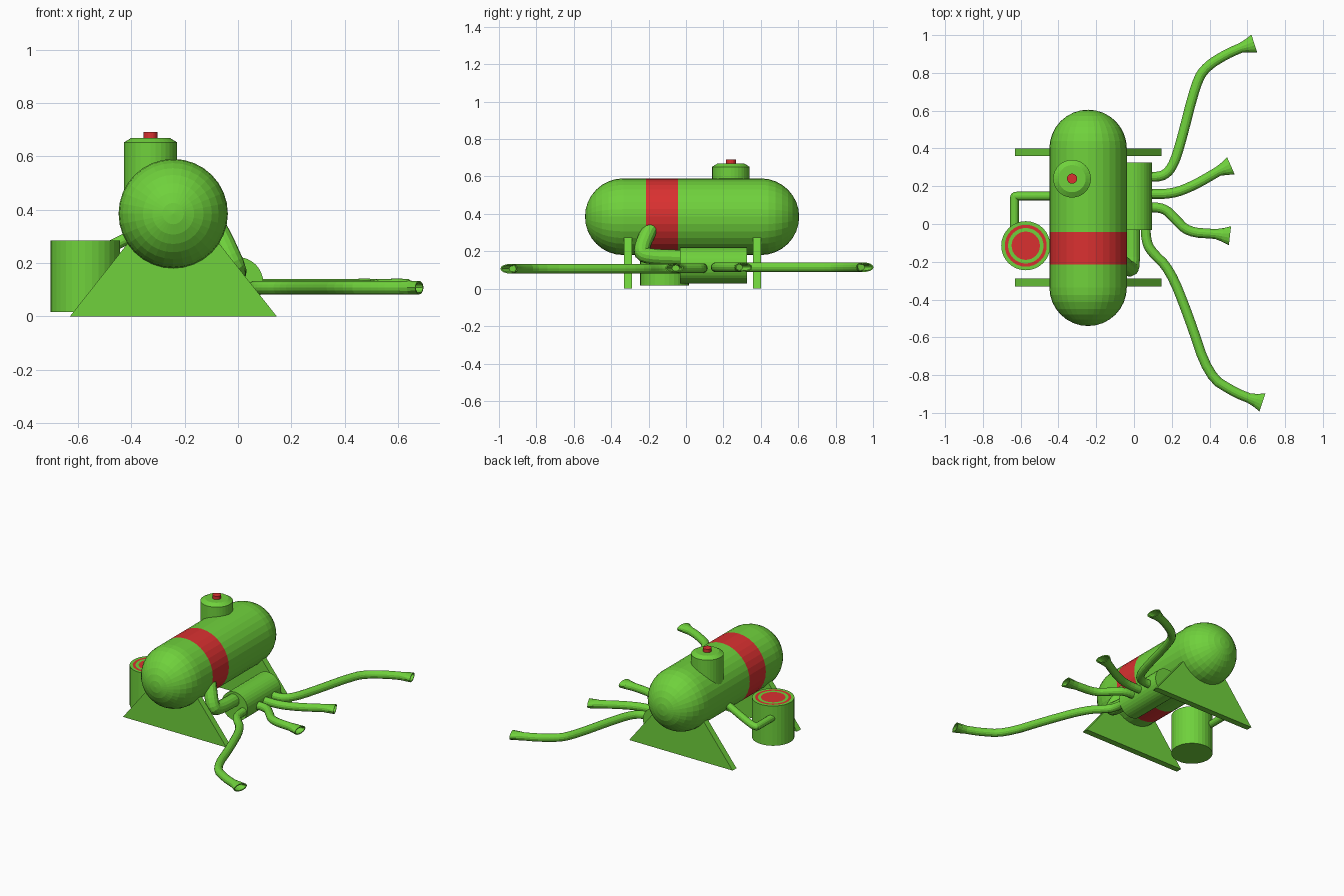
import bpy, bmesh, math
from mathutils import Vector, Matrix

if "Cube" in bpy.data.objects:
    bpy.data.objects.remove(bpy.data.objects["Cube"])


def material(name, color):
    m = bpy.data.materials.new(name)
    m.diffuse_color = color
    m.use_nodes = True
    m.node_tree.nodes["Principled BSDF"].inputs["Base Color"].default_value = m.diffuse_color
    return m


GREEN = material("green_paint", (0.16, 0.64, 0.045, 1))
RED = material("red_paint", (0.70, 0.03, 0.03, 1))


def finish(bm, name):
    bmesh.ops.remove_doubles(bm, verts=bm.verts, dist=1e-5)
    bmesh.ops.recalc_face_normals(bm, faces=bm.faces)
    me = bpy.data.meshes.new(name)
    bm.to_mesh(me)
    bm.free()
    me.materials.append(GREEN)
    me.materials.append(RED)
    ob = bpy.data.objects.new(name, me)
    bpy.context.collection.objects.link(ob)
    return ob


def skin(bm, rings, mats=None):
    """Bridge successive vertex rings with quads."""
    for i, (a, b) in enumerate(zip(rings, rings[1:])):
        for j in range(len(a)):
            k = (j + 1) % len(a)
            f = bm.faces.new((a[j], a[k], b[k], b[j]))
            f.material_index = mats[i] if mats else 0


def lathe(name, profile, loc, along_y=False, segs=32, red=()):
    """Turn (radius, height) points; red lists the segments painted red."""
    bm = bmesh.new()
    rings = [[bm.verts.new((r * math.cos(math.tau * j / segs), r * math.sin(math.tau * j / segs), h))
              for j in range(segs)] for r, h in profile]
    skin(bm, rings, [int(i in red) for i in range(len(profile))])
    bmesh.ops.dissolve_degenerate(bm, edges=bm.edges, dist=1e-6)
    m = Matrix.Translation(loc)
    if along_y:
        m = m @ Matrix.Rotation(-math.pi / 2, 4, 'X')
    bmesh.ops.transform(bm, matrix=m, verts=bm.verts)
    return finish(bm, name)


def rounded(pts):
    """Cut the corners of a path twice, keeping its ends."""
    pts = [Vector(p) for p in pts]
    for cut in (0.25, 0.25):
        out = [pts[0]]
        for a, b in zip(pts, pts[1:]):
            out += [a.lerp(b, cut), a.lerp(b, 1 - cut)]
        pts = out + [pts[-1]]
    return pts


def tube(name, pts, radius, flare=None, segs=14):
    """Sweep a tube; flare = end point of a hollow, flattened nozzle."""
    path = rounded(pts)
    sizes = [(radius, radius)] * len(path)
    if flare:
        base, end = path[-1], Vector(flare)
        for t, w, h in ((0.5, 0.036, 0.027), (1.0, 0.050, 0.025), (1.0, 0.043, 0.019), (0.2, 0.02, 0.016)):
            path.append(base.lerp(end, t))
            sizes.append((w, h))
    bm = bmesh.new()
    rings, n = [], Vector((0, 0, 1))
    last = len(path) - (5 if flare else 1)
    for i, p in enumerate(path):
        if i > last:
            t = Vector(flare) - path[last]
        else:
            t = path[min(i + 1, last)] - path[max(i - 1, 0)]
        t.normalize()
        n = (n - t * n.dot(t)).normalized()
        s = t.cross(n)
        w, h = sizes[i]
        rings.append([bm.verts.new(p + s * w * math.cos(math.tau * j / segs) + n * h * math.sin(math.tau * j / segs))
                      for j in range(segs)])
    skin(bm, rings)
    bm.faces.new(rings[0])
    bm.faces.new(rings[-1])
    return finish(bm, name)


# Capsule tank with a red band
R, Y0, Y1 = 0.205, -0.335, 0.40
arc = [math.pi / 2 * i / 8 for i in range(9)]
profile = [(R * math.sin(a), Y0 - R * math.cos(a)) for a in arc]
profile += [(R, -0.215), (R, -0.043)]
profile += [(R * math.cos(a), Y1 + R * math.sin(a)) for a in arc]
lathe("tank", profile, (-0.243, 0, 0.385), along_y=True, red=(9,))

# Triangular support plates
for name, y in (("front_support", -0.331), ("back_support", 0.359)):
    bm = bmesh.new()
    f = bm.faces.new([bm.verts.new(p) for p in ((-0.63, y, 0), (0.145, y, 0), (-0.2425, y, 0.49))])
    ext = bmesh.ops.extrude_face_region(bm, geom=[f], use_keep_orig=True)
    bmesh.ops.translate(bm, vec=(0, 0.042, 0),
                        verts=[v for v in ext["geom"] if isinstance(v, bmesh.types.BMVert)])
    finish(bm, name)

# Filler dome on top with red button
lathe("filler_cap", [(0, 0.45), (0.1, 0.45), (0.1, 0.652), (0.072, 0.669), (0, 0.669)], (-0.328, 0.24, 0))
lathe("cap_button", [(0, 0.66), (0.027, 0.66), (0.027, 0.691), (0, 0.691)],
      (-0.328, 0.24, 0), segs=16, red=range(3))

# Canister with red target rings on its lid
T = 0.285
lathe("canister", [(0, 0.016), (0.13, 0.016), (0.13, T), (0.111, T), (0.094, T), (0.075, T), (0, T)],
      (-0.573, -0.115, 0), red=(3, 5))
tube("canister_pipe", [(-0.633, -0.08, 0.2), (-0.633, 0.09, 0.2), (-0.633, 0.14, 0.2), (-0.633, 0.148, 0.2),
                       (-0.59, 0.148, 0.205), (-0.39, 0.148, 0.305)], 0.023)

# Manifold drum and its feed elbow
lathe("manifold", [(0, -0.032), (0.097, -0.032), (0.097, 0.325), (0, 0.325)], (-0.002, 0, 0.125), along_y=True)
tube("feed_elbow", [(-0.11, -0.16, 0.36), (-0.075, -0.195, 0.32), (-0.02, -0.245, 0.20),
                    (-0.01, -0.215, 0.172), (-0.01, -0.01, 0.165)], 0.042)

# Hoses with flattened nozzles
hoses = {
    "hose_back": (0.115, [(0.06, 0.25), (0.15, 0.25), (0.2, 0.295), (0.24, 0.40), (0.33, 0.755), (0.385, 0.835),
                          (0.49, 0.9), (0.565, 0.932)], (0.637, 0.955)),
    "hose_mid_back": (0.115, [(0.06, 0.16), (0.2, 0.158), (0.32, 0.205), (0.445, 0.278)], (0.513, 0.308)),
    "hose_mid_front": (0.11, [(0.06, 0.09), (0.16, 0.085), (0.215, 0.03), (0.285, -0.043), (0.43, -0.053)],
                       (0.508, -0.062)),
    "hose_front": (0.107, [(0.06, 0.0), (0.065, -0.09), (0.09, -0.145), (0.19, -0.24), (0.29, -0.49),
                           (0.395, -0.805), (0.53, -0.89), (0.61, -0.922)], (0.68, -0.945)),
}
for name, (z, pts, end) in hoses.items():
    tube(name, [(x, y, z) for x, y in pts], 0.026, flare=(*end, z))
